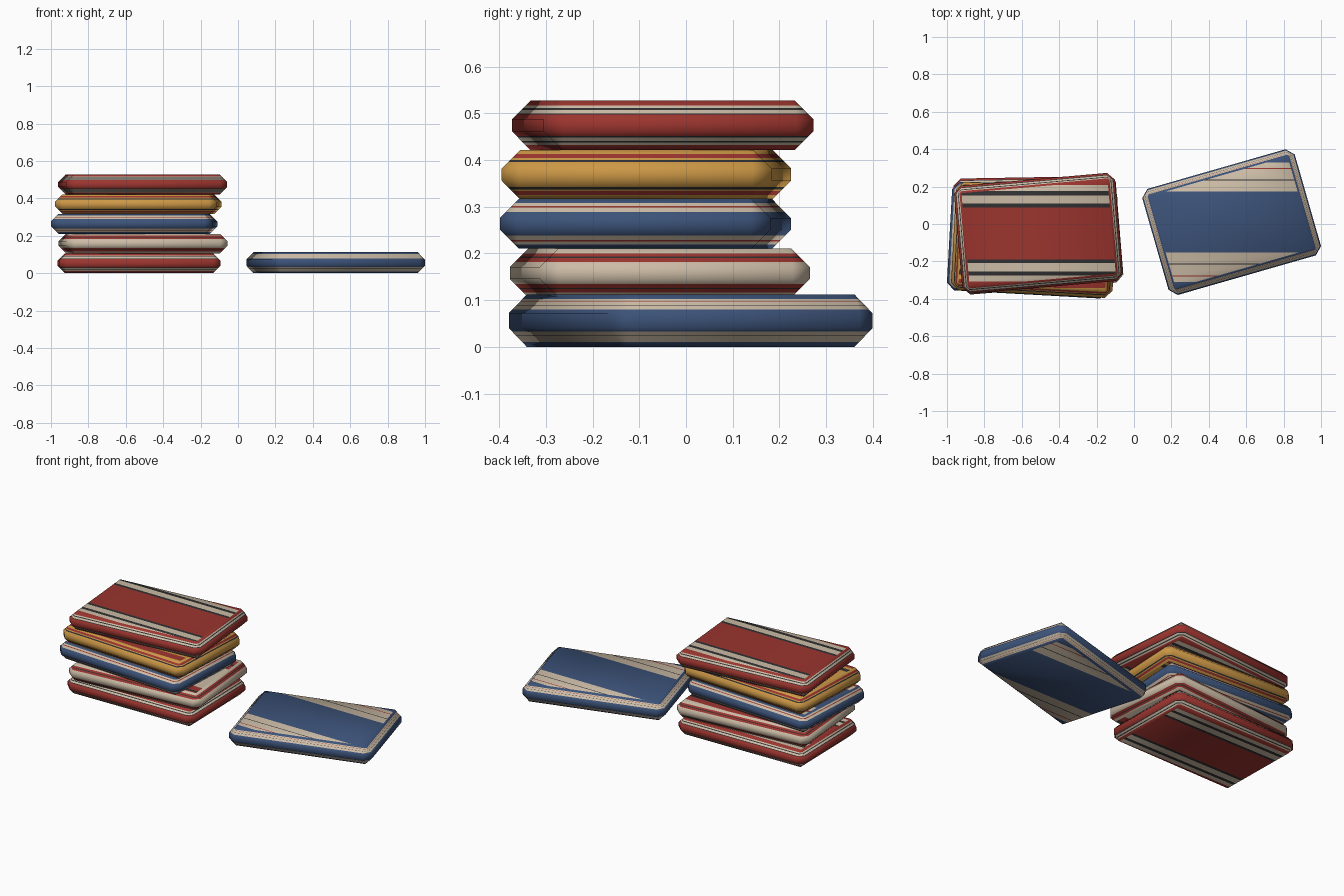
import bpy, bmesh
from math import radians
from mathutils import Matrix, Vector

cube = bpy.data.objects.get("Cube")
if cube:
    bpy.data.objects.remove(cube, do_unlink=True)


def make_material(name, rgb):
    mat = bpy.data.materials.new(name)
    mat.use_nodes = True
    colour = (*rgb, 1)
    mat.diffuse_color = colour
    node = next(n for n in mat.node_tree.nodes if n.type == 'BSDF_PRINCIPLED')
    node.inputs["Base Color"].default_value = colour
    node.inputs["Roughness"].default_value = 0.9
    return mat


MATERIALS = {
    "red": make_material("brick red cloth", (0.33, 0.035, 0.028)),
    "cream": make_material("cream cloth", (0.60, 0.50, 0.38)),
    "blue": make_material("navy blue cloth", (0.045, 0.085, 0.19)),
    "ochre": make_material("ochre cloth", (0.60, 0.31, 0.06)),
    "dark": make_material("charcoal cloth", (0.03, 0.03, 0.032)),
}
NAMES = list(MATERIALS)

# Stripe patterns from the middle outwards: (colour, outer limit as a fraction)
RED = [("red", .43), ("dark", .49), ("cream", .63), ("dark", .70), ("cream", .80), ("red", 1)]
CREAM = [("cream", .45), ("red", .60), ("dark", .66), ("red", .80), ("cream", 1)]
BLUE = [("blue", .48), ("cream", .66), ("red", .72), ("cream", .84), ("blue", 1)]
OCHRE = [("ochre", .50), ("dark", .60), ("ochre", .67), ("red", .83), ("ochre", 1)]
NAVY = [("blue", .42), ("cream", .57), ("dark", .585), ("cream", .73), ("red", .745),
        ("cream", .82), ("blue", 1)]


def is_flat(face):
    return abs(face.normal.z) > 0.9


def stripe(bm, axis, choose, centre, half, pattern):
    """Cut the chosen faces into bands along one axis and colour them."""
    normal = Vector((0, 0, 0))
    normal[axis] = 1
    for _, limit in pattern[:-1]:
        for side in (-1, 1):
            faces = [f for f in bm.faces if choose(f)]
            edges = {e for f in faces for e in f.edges}
            verts = {v for f in faces for v in f.verts}
            point = normal * (centre + side * limit * half)
            bmesh.ops.bisect_plane(bm, geom=[*verts, *edges, *faces], dist=1e-5,
                                   plane_co=point, plane_no=normal)
            bm.normal_update()
    for f in bm.faces:
        if choose(f):
            d = abs(f.calc_center_median()[axis] - centre) / half
            colour = next((c for c, limit in pattern if d < limit), pattern[-1][0])
            f.material_index = NAMES.index(colour)


def cushion(name, x, y, bottom, size, angle, pattern):
    bm = bmesh.new()
    bmesh.ops.create_cube(bm, size=1)
    bmesh.ops.scale(bm, vec=size, verts=bm.verts)
    bmesh.ops.bevel(bm, geom=list(bm.edges), offset=0.04, segments=1, affect='EDGES')
    bmesh.ops.rotate(bm, verts=bm.verts, matrix=Matrix.Rotation(radians(angle), 3, 'Z'))
    bm.normal_update()
    half_y = max(v.co.y for v in bm.verts)
    # Broad faces are striped front to back, the rim is striped by height
    stripe(bm, 1, is_flat, 0, half_y, pattern)
    stripe(bm, 2, lambda f: not is_flat(f), 0, size[2] / 2, pattern)
    for f in bm.faces:
        f.smooth = True
    mesh = bpy.data.meshes.new(name)
    bm.to_mesh(mesh)
    bm.free()
    for mat in MATERIALS.values():
        mesh.materials.append(mat)
    obj = bpy.data.objects.new(name, mesh)
    obj.location = (x, y, bottom + size[2] / 2)
    bpy.context.collection.objects.link(obj)


# Stack of five cushions, bottom to top
THICK = 0.1054
stack = [
    ("bottom_red_cushion", -0.53, -0.04, 1, RED),
    ("cream_cushion", -0.508, -0.056, 4.7, CREAM),
    ("blue_cushion", -0.555, -0.087, -3.2, BLUE),
    ("ochre_cushion", -0.533, -0.085, -3, OCHRE),
    ("top_red_cushion", -0.51, -0.05, 5, RED),
]
for level, (name, x, y, angle, pattern) in enumerate(stack):
    cushion(name, x, y, level * THICK, (0.864, 0.58, THICK), angle, pattern)

# Single cushion lying beside the stack
cushion("loose_navy_cushion", 0.522, 0.01, 0, (0.848, 0.59, 0.112), 16, NAVY)
